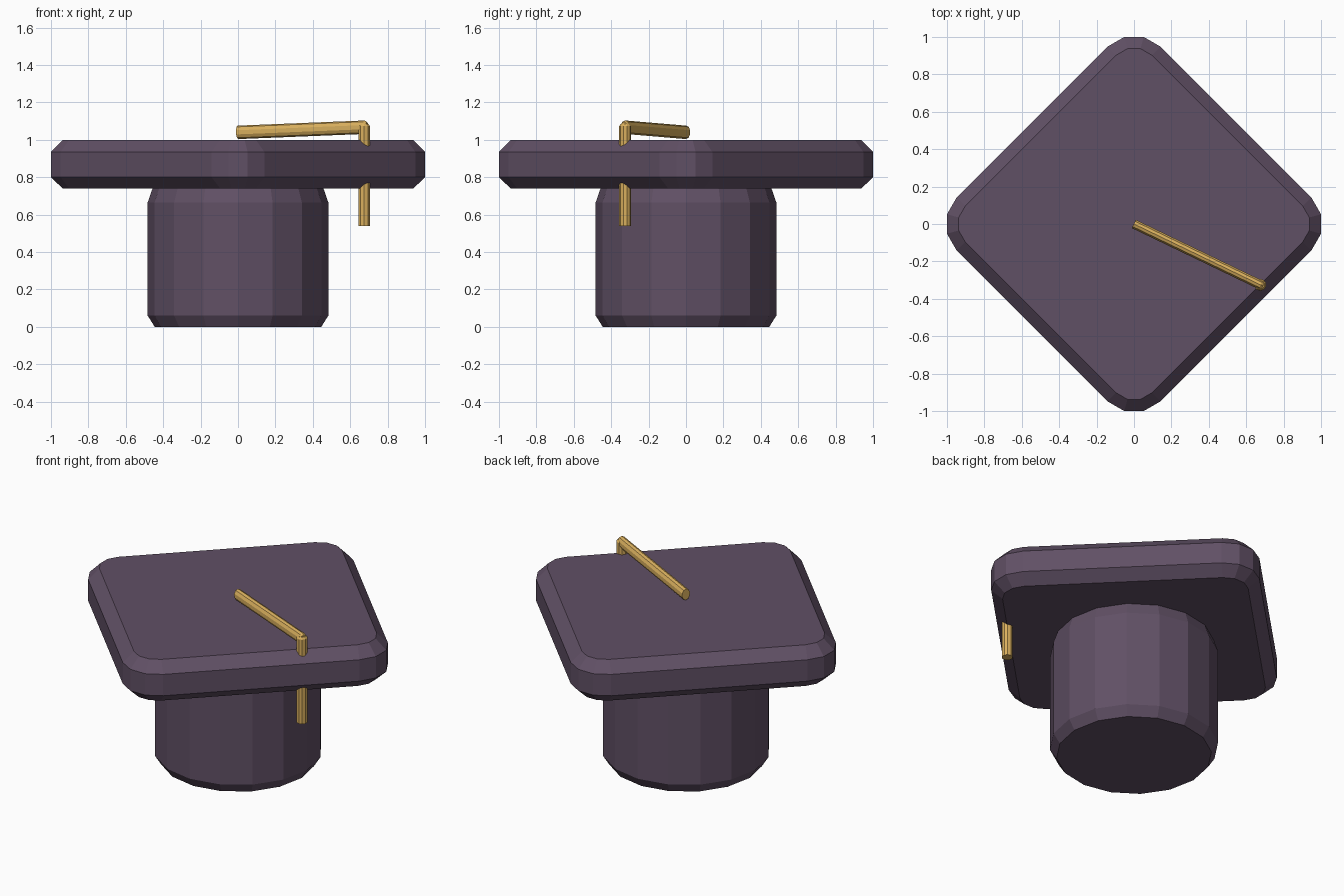
import bpy, bmesh, math
from mathutils import Vector, Matrix

if "Cube" in bpy.data.objects:
    bpy.data.objects.remove(bpy.data.objects["Cube"])


def material(name, rgb):
    m = bpy.data.materials.new(name)
    m.diffuse_color = (*rgb, 1)
    m.use_nodes = True
    m.node_tree.nodes["Principled BSDF"].inputs["Base Color"].default_value = m.diffuse_color
    return m


plum = material("plum cloth", (0.118, 0.080, 0.130))
gold = material("gold cord", (0.70, 0.434, 0.112))


def make_object(name, bm, mat):
    bmesh.ops.recalc_face_normals(bm, faces=bm.faces)
    me = bpy.data.meshes.new(name)
    bm.to_mesh(me)
    bm.free()
    me.materials.append(mat)
    ob = bpy.data.objects.new(name, me)
    bpy.context.collection.objects.link(ob)
    return ob


def loft(name, rings, mat):
    """Skin a stack of equal-length point rings and cap both ends."""
    bm = bmesh.new()
    vs = [[bm.verts.new(p) for p in r] for r in rings]
    n = len(vs[0])
    for a, b in zip(vs, vs[1:]):
        for i in range(n):
            j = (i + 1) % n
            bm.faces.new((a[i], a[j], b[j], b[i]))
    bm.faces.new(vs[0][::-1])
    bm.faces.new(vs[-1])
    return make_object(name, bm, mat)


def circle(r, z, n=16):
    return [(r * math.cos(2 * math.pi * i / n), r * math.sin(2 * math.pi * i / n), z)
            for i in range(n)]


def diamond(r, z, centre=0.807):
    """Diamond outline with each corner rounded by three segments."""
    pts = []
    for k in range(4):
        c = math.radians(90 * k)
        for d in (-45, -15, 15, 45):
            a = c + math.radians(d)
            pts.append((centre * math.cos(c) + r * math.cos(a),
                        centre * math.sin(c) + r * math.sin(a), z))
    return pts


def rod(name, start, end, wide, tall, mat, n=10):
    """Straight cord with an elliptical section."""
    start, end = Vector(start), Vector(end)
    d = (end - start).normalized()
    side = d.cross(Vector((0, 0, 1)))
    side = side.normalized() if side.length > 1e-4 else Vector((1, 0, 0))
    up = side.cross(d)
    rings = []
    for p, s in ((start, 1), (end - d * 0.012, 1), (end, 0.75)):
        rings.append([p + side * wide * s * math.cos(2 * math.pi * (i + .5) / n)
                      + up * tall * s * math.sin(2 * math.pi * (i + .5) / n)
                      for i in range(n)])
    return loft(name, rings, mat)


# Skull cap: bevelled 16-sided drum
loft("skull_cap", [circle(0.445, 0), circle(0.483, 0.06),
                   circle(0.483, 0.665), circle(0.443, 0.78)], plum)

# Flat board with chamfered rims
loft("board", [diamond(0.135, 0.74), diamond(0.2, 0.80),
               diamond(0.2, 0.935), diamond(0.135, 1.0)], plum)

# Tassel: cord across the board and the hanging end
rod("tassel_cord", (0, 0, 1.04), (0.69, -0.332, 1.068), 0.026, 0.036, gold)
rod("tassel_drop", (0.675, -0.325, 0.54), (0.675, -0.325, 1.085), 0.032, 0.032, gold)
